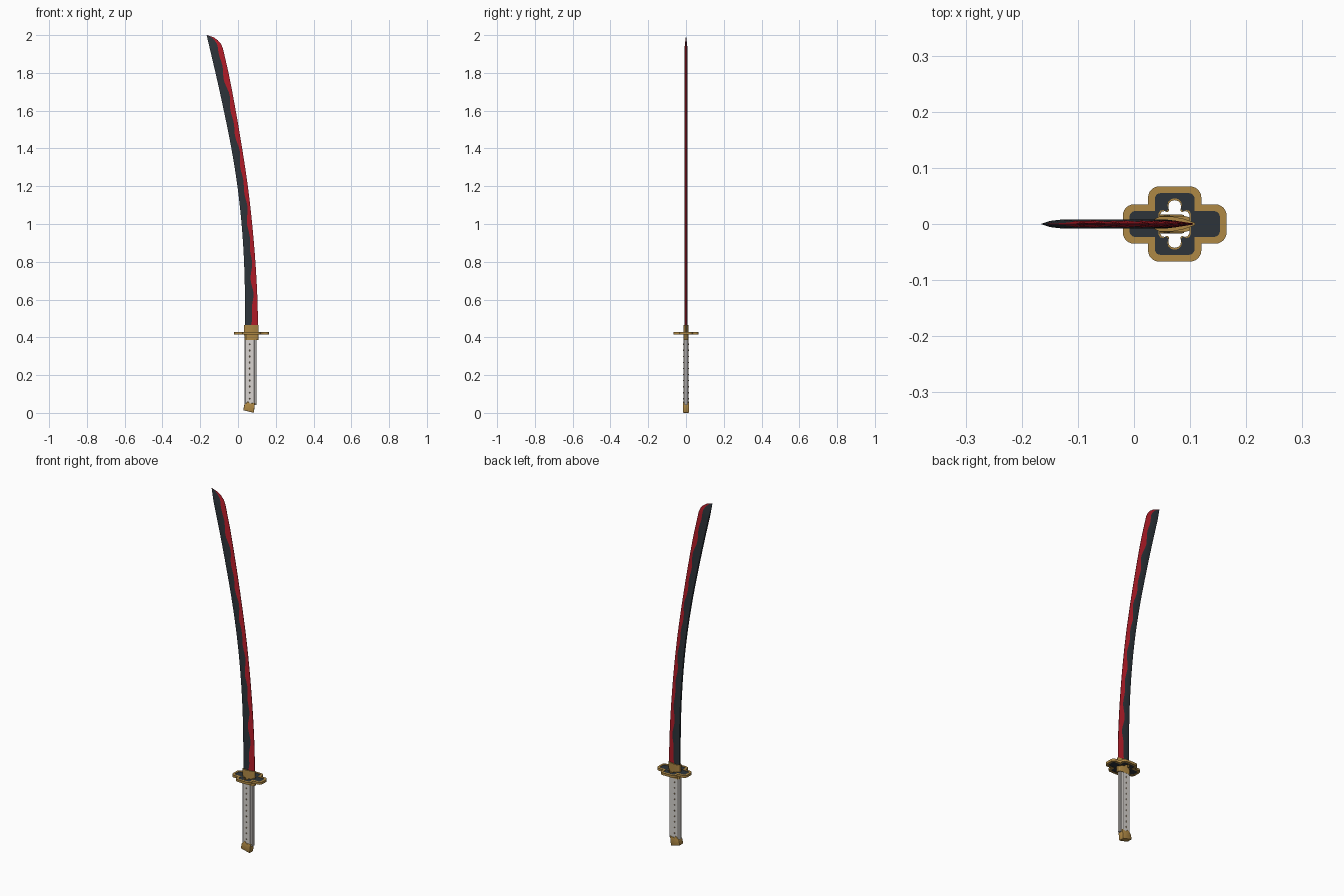
import bpy, bmesh, math

if "Cube" in bpy.data.objects:
    bpy.data.objects.remove(bpy.data.objects["Cube"])

def material(name, rgb):
    m = bpy.data.materials.new(name)
    m.diffuse_color = (*rgb, 1)
    m.use_nodes = True
    m.node_tree.nodes["Principled BSDF"].inputs["Base Color"].default_value = m.diffuse_color
    return m

DARK = material("dark steel", (0.026, 0.034, 0.042))
RED = material("red edge", (0.46, 0.012, 0.022))
GOLD = material("gold", (0.43, 0.25, 0.06))
WHITE = material("grip white", (0.68, 0.65, 0.62))
STUD = material("stud brown", (0.30, 0.20, 0.09))

def finish(name, bm, mats, smooth=True):
    bmesh.ops.recalc_face_normals(bm, faces=bm.faces)
    me = bpy.data.meshes.new(name)
    bm.to_mesh(me)
    bm.free()
    ob = bpy.data.objects.new(name, me)
    bpy.context.collection.objects.link(ob)
    for m in mats:
        me.materials.append(m)
    if smooth:
        bpy.ops.object.select_all(action='DESELECT')
        bpy.context.view_layer.objects.active = ob
        ob.select_set(True)
        bpy.ops.object.shade_smooth_by_angle(angle=math.radians(25))
    return ob

def prism(name, pts, direction, mat, bevel=0):
    """Extrude a closed 3D polygon along a direction."""
    bm = bmesh.new()
    f = bm.faces.new([bm.verts.new(p) for p in pts])
    r = bmesh.ops.extrude_face_region(bm, geom=[f])
    bmesh.ops.translate(bm, vec=direction, verts=[v for v in r['geom'] if isinstance(v, bmesh.types.BMVert)])
    if bevel:
        bmesh.ops.bevel(bm, geom=bm.edges[:], offset=bevel, segments=2, affect='EDGES', profile=0.5)
    return finish(name, bm, [mat])

def section(name, half, z0, z1, mat, bevel=0):
    """Upright prism whose section is mirrored in y."""
    loop = half + [(x, -y) for x, y in reversed(half)]
    return prism(name, [(x, y, z0) for x, y in loop], (0, 0, z1 - z0), mat, bevel)

def ring(name, outer, inner, z, half, mat):
    """Flat plate with a hole, from two outlines."""
    cu = bpy.data.curves.new(name, 'CURVE')
    cu.dimensions, cu.fill_mode, cu.extrude = '2D', 'BOTH', half
    for loop in (outer, inner):
        s = cu.splines.new('POLY')
        s.points.add(len(loop) - 1)
        for p, (x, y) in zip(s.points, loop):
            p.co = (x, y, 0, 1)
        s.use_cyclic_u = True
    ob = bpy.data.objects.new(name, cu)
    bpy.context.collection.objects.link(ob)
    ob.location = (0.0725, 0, z)
    cu.materials.append(mat)
    bpy.ops.object.select_all(action='DESELECT')
    bpy.context.view_layer.objects.active = ob
    ob.select_set(True)
    bpy.ops.object.convert(target='MESH')

def four_way(q):
    """Mirror a quadrant outline into a full loop."""
    h = q + [(-x, y) for x, y in reversed(q)]
    h = h + [(-x, -y) for x, y in h]
    return [p for i, p in enumerate(h) if math.dist(p, h[i - 1]) > 1e-6]

def cross(off):
    a, b, c, d, r = 0.0925 - off, 0.035 - off, 0.0475 - off, 0.067 - off, 0.02 - off * 0.8
    arc = lambda x, y: [(x - r + r * math.cos(t * math.pi / 12), y - r + r * math.sin(t * math.pi / 12)) for t in range(7)]
    return four_way(arc(a, b) + [(c, b)] + arc(c, d))

# Blade: spine and edge curves, crosswise strips, wavy red temper line
SPINE = [(0.42, .037), (0.6, .037), (0.8, .032), (1.0, .019), (1.2, -.003), (1.4, -.035), (1.6, -.075), (1.8, -.119), (2.0, -.166)]
EDGE = [(0.42, .106), (0.6, .103), (0.8, .092), (1.0, .075), (1.2, .052), (1.4, .022), (1.6, -.012), (1.8, -.05),
        (1.93, -.08), (1.953, -.09), (1.973, -.107), (1.988, -.128), (2.0, -.164)]

def curve_at(tab, z):
    i = max(k for k in range(len(tab) - 1) if tab[k][0] <= z + 1e-9)
    def slope(k):
        a, b = tab[max(k - 1, 0)], tab[min(k + 1, len(tab) - 1)]
        return (b[1] - a[1]) / (b[0] - a[0])
    (z0, x0), (z1, x1) = tab[i], tab[i + 1]
    if z0 >= 1.8:
        return x0 + (x1 - x0) * (z - z0) / (z1 - z0)
    h, t = z1 - z0, (z - z0) / (z1 - z0)
    return ((2*t**3 - 3*t**2 + 1) * x0 + (t**3 - 2*t**2 + t) * h * slope(i)
            + (3*t**2 - 2*t**3) * x1 + (t**3 - t**2) * h * slope(i + 1))

bm = bmesh.new()
rows = []
levels = [0.42 + 1.51 * i / 90 for i in range(91)] + [1.942, 1.953, 1.963, 1.973, 1.981, 1.988, 1.994, 1.9999]
for z in levels:
    l, r = curve_at(SPINE, z), curve_at(EDGE, z)
    tip = min(1, max(0.03, (2.0 - z) / 0.07))
    wave = 0.07 * math.sin(z * 42) + 0.05 * math.sin(z * 23 + 1)
    h = 0.62 + wave - 0.2 * max(0, 1 - (z - 0.42) / 0.2)
    if z > 1.93:
        h = 0.62 + wave * tip
    ridge = 0.3
    t = 0.008 * tip
    cols = [(0, 0.0055 * tip), (ridge, t), (h, t * (1 - 0.75 * (h - ridge) / (1 - ridge))), (1, t * 0.12)]
    loop = cols + [(f, -y) for f, y in reversed(cols)]
    rows.append([bm.verts.new((l + (r - l) * f, y, z)) for f, y in loop])
for a, b in zip(rows, rows[1:]):
    for k in range(8):
        f = bm.faces.new((a[k], a[(k + 1) % 8], b[(k + 1) % 8], b[k]))
        f.material_index = 1 if k in (2, 3, 4) else 0
bm.faces.new(rows[0])
bm.faces.new(rows[-1])
finish("blade", bm, [DARK, RED])

# Guard: rounded cross plate with gold rims and a cut-out
hole = four_way([(0.026, 0), (0.026, 0.017), (0.023, 0.022), (0.018, 0.023), (0.013, 0.021), (0.010, 0.024),
                 (0.0115, 0.031), (0.010, 0.037), (0.006, 0.041), (0, 0.0425)])
hole_rim = [(x * 1.12, y * 1.08) for x, y in hole]
ring("guard_rim", cross(0), cross(0.012), 0.421, 0.0065, GOLD)
ring("guard_plate", cross(0.012), hole_rim, 0.421, 0.0045, DARK)
ring("guard_hole_rim", hole_rim, hole, 0.421, 0.0055, GOLD)

# Collars above and below the guard
section("blade_collar", [(0.033, 0.007), (0.045, 0.013), (0.07, 0.013), (0.09, 0.009), (0.109, 0.002)], 0.41, 0.465, GOLD)
section("grip_collar", [(0.035, 0.009), (0.042, 0.0145), (0.09, 0.0145), (0.104, 0.010), (0.109, 0.005)], 0.385, 0.414, GOLD)

# Grip: flat sides with a narrower strip along the edge
section("grip", [(0.034, 0.007), (0.040, 0.0135), (0.084, 0.0135), (0.088, 0.009), (0.096, 0.009), (0.099, 0.005)], 0.042, 0.387, WHITE)

# Studs down both sides of the grip
bm = bmesh.new()
for side in (-1, 1):
    for i in range(10):
        z = 0.075 + i * 0.032
        q = [(0.058, z), (0.062, z - 0.006), (0.066, z), (0.062, z + 0.006)]
        base = [bm.verts.new((x, side * 0.013, zz)) for x, zz in q]
        top = bm.verts.new((0.062, side * 0.0165, z))
        for k in range(4):
            bm.faces.new((base[k], base[(k + 1) % 4], top))
        bm.faces.new(base)
finish("grip_studs", bm, [STUD], False)

# Slanted pommel cap
prism("pommel", [(x, -0.0165, z) for x, z in
                 [(0.028, 0.014), (0.033, 0.042), (0.054, 0.062), (0.062, 0.05), (0.09, 0.053), (0.084, 0.0)]],
      (0, 0.033, 0), GOLD, 0.003)
